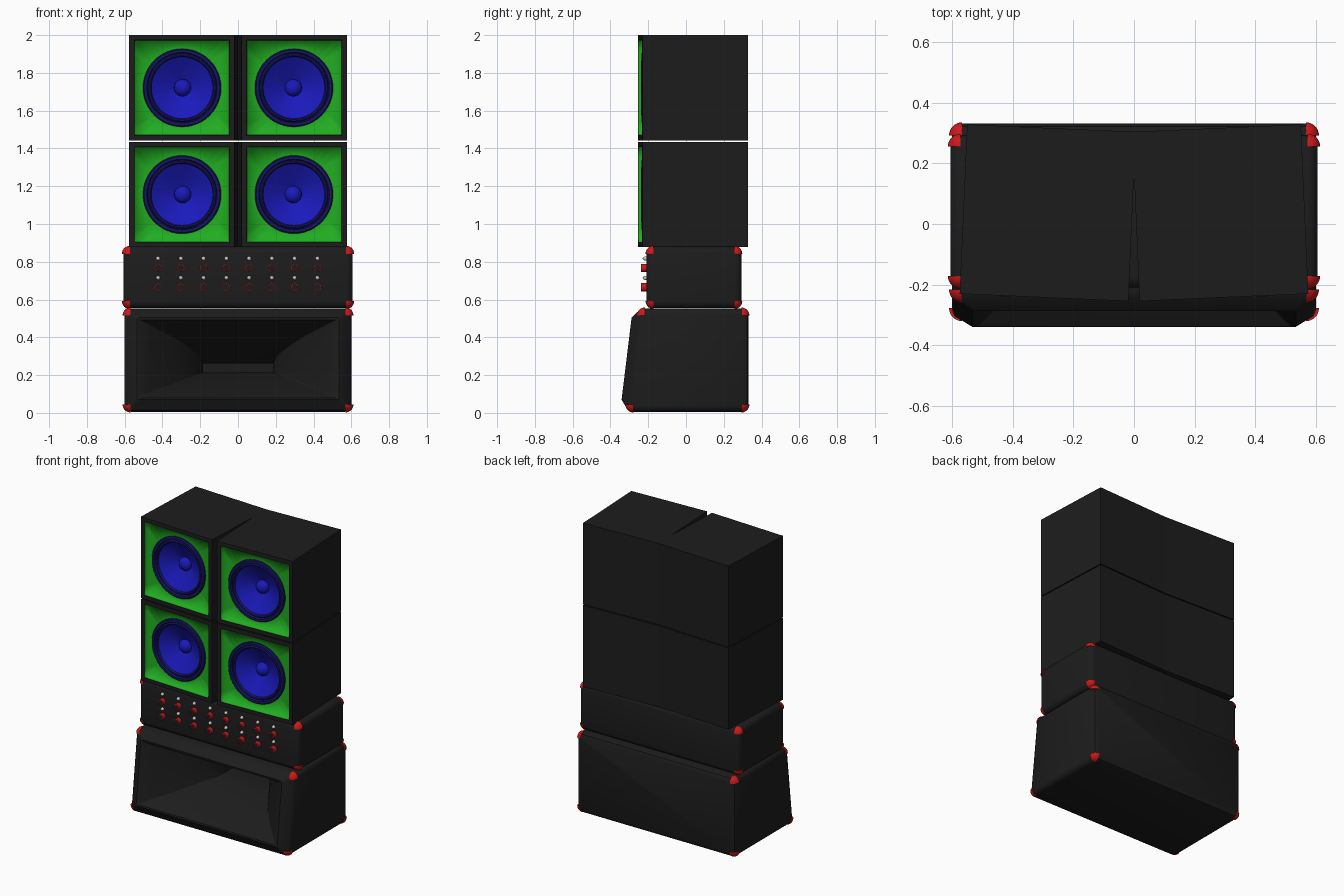
import bpy, bmesh, math
from mathutils import Vector

if "Cube" in bpy.data.objects:
    bpy.data.objects.remove(bpy.data.objects["Cube"])


def material(name, rgb):
    m = bpy.data.materials.new(name)
    m.diffuse_color = (*rgb, 1)
    m.use_nodes = True
    m.node_tree.nodes["Principled BSDF"].inputs["Base Color"].default_value = m.diffuse_color
    return m


BLACK = material("black", (0.012, 0.012, 0.012))
RED = material("red", (0.6, 0.01, 0.01))
GREEN = material("green", (0.015, 0.42, 0.015))
BLUE = material("blue", (0.01, 0.01, 0.5))
NAVY = material("navy", (0.008, 0.008, 0.13))
WHITE = material("white", (0.7, 0.7, 0.7))


def finish(name, bm, mat, loc=(0, 0, 0), turn=0, angle=35):
    me = bpy.data.meshes.new(name)
    bm.to_mesh(me)
    bm.free()
    ob = bpy.data.objects.new(name, me)
    bpy.context.collection.objects.link(ob)
    me.materials.append(mat)
    ob.location = loc
    ob.rotation_euler.z = turn
    bpy.ops.object.select_all(action='DESELECT')
    ob.select_set(True)
    bpy.context.view_layer.objects.active = ob
    bpy.ops.object.shade_smooth_by_angle(angle=math.radians(angle))
    return ob


def loft(name, rings, mat, first=False, last=False, **kw):
    """Skin rings that run counter-clockwise seen from the front."""
    bm = bmesh.new()
    vs = [[bm.verts.new(p) for p in r] for r in rings]
    n = len(rings[0])
    for a, b in zip(vs, vs[1:]):
        for j in range(n):
            k = (j + 1) % n
            bm.faces.new((a[j], a[k], b[k], b[j]))
    if first:
        bm.faces.new(vs[0][::-1])
    if last:
        bm.faces.new(vs[-1])
    return finish(name, bm, mat, **kw)


def circle(r, y, n=48):
    return [(r * math.cos(i * math.tau / n), y, r * math.sin(i * math.tau / n))
            for i in range(n)]


def square(h, y, n=4):
    pts = []
    for i in range(n):
        t = math.tau * i / n + (math.pi / 4 if n == 4 else 0)
        c, s = math.cos(t), math.sin(t)
        m = h / max(abs(c), abs(s))
        pts.append((c * m, y, s * m))
    return pts


def slanted_ring(hx, z0, z1, y0, y1, r):
    """Rounded rectangle whose y runs from y0 at the bottom to y1 at the top."""
    pts = []
    for q, (sx, sz) in enumerate(((1, 1), (-1, 1), (-1, -1), (1, -1))):
        cz = z1 - r if sz > 0 else z0 + r
        for k in range(5):
            t = math.pi / 2 * (q + k / 4)
            z = cz + r * math.sin(t)
            pts.append((sx * (hx - r) + r * math.cos(t),
                        y0 + (y1 - y0) * (z - z0) / (z1 - z0), z))
    return pts


def corner_cap(name, centre, r):
    """Eighth of a ball that points away from the box middle."""
    sx, sy, sz, c = centre
    bm = bmesh.new()
    bmesh.ops.create_uvsphere(bm, u_segments=32, v_segments=16, radius=r)
    for axis in ((sx, 0, 0), (0, sy, 0), (0, 0, sz)):
        bmesh.ops.bisect_plane(bm, geom=bm.verts[:] + bm.edges[:] + bm.faces[:], dist=1e-5,
                               plane_co=(0, 0, 0), plane_no=axis, clear_inner=True)
        bmesh.ops.holes_fill(bm, edges=[e for e in bm.edges if e.is_boundary])
    bmesh.ops.recalc_face_normals(bm, faces=bm.faces[:])
    finish(name, bm, RED, loc=c)


# Speaker cabinets, toed out from the middle
TURN = math.radians(2.5)
for level, z in (("lower", 1.156), ("upper", 1.721)):
    for side, sx in (("left", -1), ("right", 1)):
        tag = f"{level}_{side}"
        place = dict(loc=(sx * 0.285, 0.037, z), turn=sx * TURN)
        loft("cabinet_" + tag,
             [square(0.279, 0.28), square(0.279, -0.28), square(0.252, -0.28),
              square(0.252, -0.15)], BLACK, True, True, **place)
        # Baffle tray
        loft("baffle_" + tag,
             [square(0.251, -0.279, 48), square(0.251, -0.25, 48), circle(0.2, -0.25)],
             GREEN, angle=180, **place)
        # Driver rim and surround, then cone and dust cap
        rim = ((0.207, -0.25), (0.207, -0.262), (0.201, -0.268), (0.187, -0.268),
               (0.182, -0.256), (0.175, -0.264), (0.168, -0.262), (0.163, -0.25))
        loft("driver_rim_" + tag, [circle(*p) for p in rim], NAVY, **place)
        cone = ((0.163, -0.25), (0.12, -0.225), (0.08, -0.203), (0.045, -0.185),
                (0.042, -0.2), (0.032, -0.213), (0.018, -0.221), (0.006, -0.224))
        loft("driver_cone_" + tag, [circle(*p) for p in cone], BLUE, last=True, **place)

# Amplifier head with rounded edges
bm = bmesh.new()
bmesh.ops.create_cube(bm, size=1)
bmesh.ops.scale(bm, vec=(1.214, 0.504, 0.326), verts=bm.verts)
bmesh.ops.bevel(bm, geom=bm.edges[:], offset=0.035, segments=4, profile=0.5, affect='EDGES')
finish("amplifier_head", bm, BLACK, loc=(0, 0.042, 0.717))
for sx in (-1, 1):
    for sy, y in ((-1, -0.172), (1, 0.256)):
        for sz, z in ((-1, 0.592), (1, 0.842)):
            corner_cap("amplifier_corner", (sx, sy, sz, (sx * 0.573, y, z)), 0.042)

# Control knobs and indicator studs
for row in (0, 1):
    for i in range(8):
        x, z = -0.423 + i * 0.1205, 0.767 - row * 0.102
        loft("knob", [circle(0.022, 0, 20), circle(0.022, -0.027, 20),
                      circle(0.018, -0.029, 20)], RED, loc=(x, -0.21, z))
        loft("knob_face", [circle(0.018, -0.029, 20)], BLACK, last=True, loc=(x, -0.21, z))
        bm = bmesh.new()
        bmesh.ops.create_uvsphere(bm, u_segments=12, v_segments=8, radius=0.011)
        bmesh.ops.scale(bm, vec=(1, 1.6, 1), verts=bm.verts)
        finish("indicator_stud", bm, WHITE, loc=(x, -0.212, z + 0.05), angle=180)

# Bass horn cabinet: outer shell, chamfered lip, flare, throat
rings = [slanted_ring(0.575, 0.035, 0.525, 0.332, 0.332, 0.012),
         slanted_ring(0.592, 0.014, 0.545, 0.322, 0.322, 0.025),
         slanted_ring(0.602, 0.006, 0.553, 0.300, 0.300, 0.035),
         slanted_ring(0.602, 0.006, 0.553, -0.285, -0.222, 0.035),
         slanted_ring(0.592, 0.014, 0.545, -0.308, -0.245, 0.03),
         slanted_ring(0.535, 0.07, 0.505, -0.341, -0.288, 0.012),
         slanted_ring(0.525, 0.08, 0.492, -0.338, -0.286, 0.01)]
for k in range(1, 9):
    t = k / 8
    e = 1 - (1 - t) ** 1.5
    rings.append(slanted_ring(0.525 + (0.185 - 0.525) * e, 0.08 + 0.135 * e,
                              0.492 - 0.23 * t, -0.338 + 0.458 * t, -0.286 + 0.406 * t,
                              0.01 - 0.007 * t))
rings.append(slanted_ring(0.185, 0.215, 0.262, 0.2, 0.2, 0.003))
loft("bass_horn", rings, BLACK, True, True)
for sx in (-1, 1):
    for sz, z, front in ((-1, 0.045, -0.278), (1, 0.515, -0.217)):
        corner_cap("horn_corner", (sx, -1, sz, (sx * 0.568, front, z)), 0.043)
        corner_cap("horn_corner", (sx, 1, sz, (sx * 0.568, 0.293, z)), 0.043)
